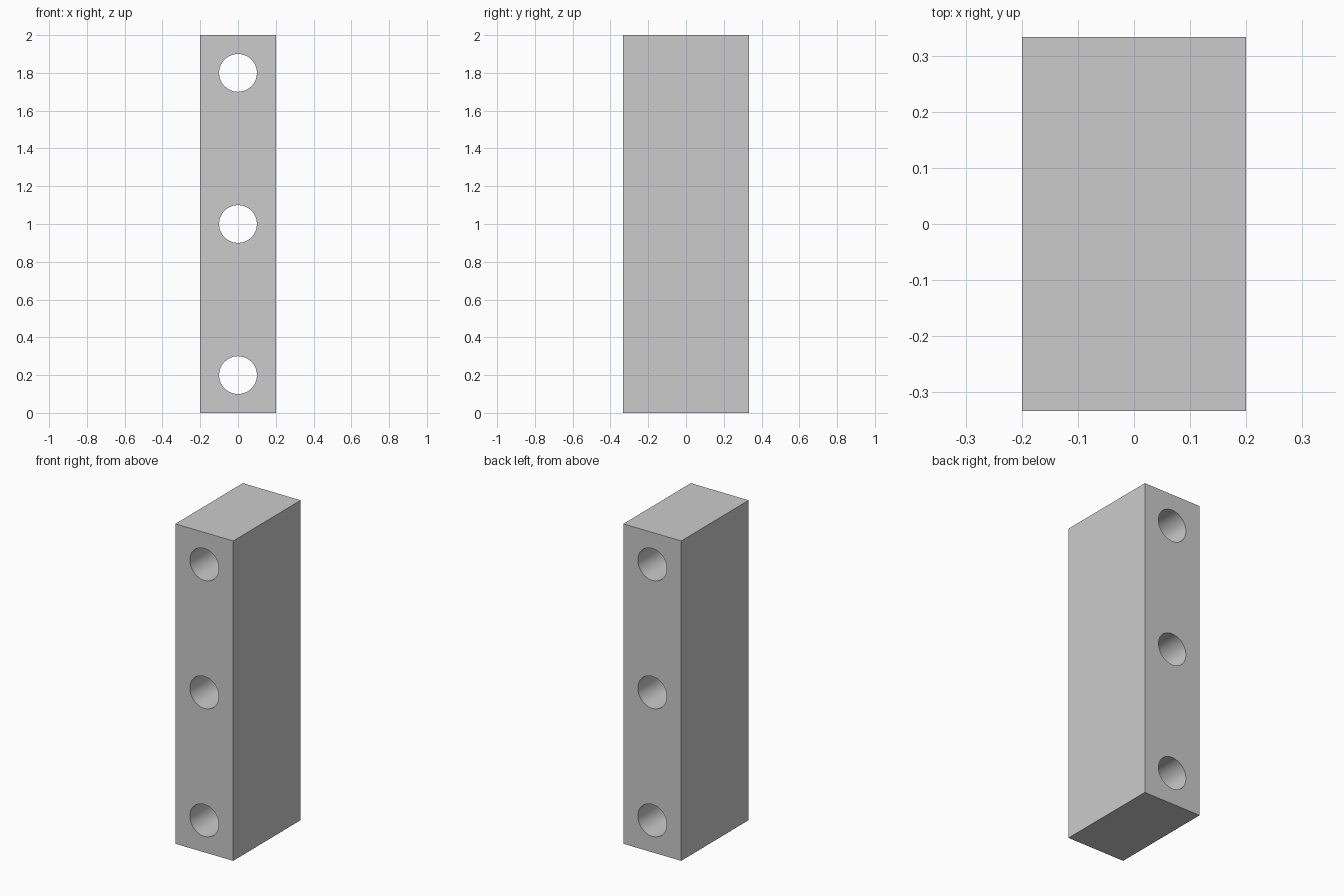
import bpy
from math import pi

if "Cube" in bpy.data.objects:
    bpy.data.objects.remove(bpy.data.objects["Cube"])

WIDTH, DEPTH, HEIGHT = 0.4, 0.666, 2.0
HOLE_RADIUS = 0.1
HOLE_HEIGHTS = (0.2, 1.0, 1.8)

# Rectangular bar
bpy.ops.mesh.primitive_cube_add(size=1, location=(0, 0, HEIGHT / 2))
bar = bpy.context.object
bar.name = "drilled_bar"
bar.scale = (WIDTH, DEPTH, HEIGHT)
bpy.ops.object.transform_apply(location=True, rotation=False, scale=True)


def drill(target, z):
    """Cut a round hole through the bar from front to back."""
    bpy.ops.mesh.primitive_cylinder_add(
        vertices=64, radius=HOLE_RADIUS, depth=DEPTH * 2,
        location=(0, 0, z), rotation=(pi / 2, 0, 0))
    cutter = bpy.context.object
    cutter.name = "hole_cutter"
    cutter.hide_render = True
    mod = target.modifiers.new("hole", 'BOOLEAN')
    mod.operation = 'DIFFERENCE'
    mod.solver = 'EXACT'
    mod.object = cutter
    bpy.context.view_layer.objects.active = target
    bpy.ops.object.modifier_apply(modifier=mod.name)
    bpy.data.objects.remove(cutter, do_unlink=True)


# Three through holes
for z in HOLE_HEIGHTS:
    drill(bar, z)
